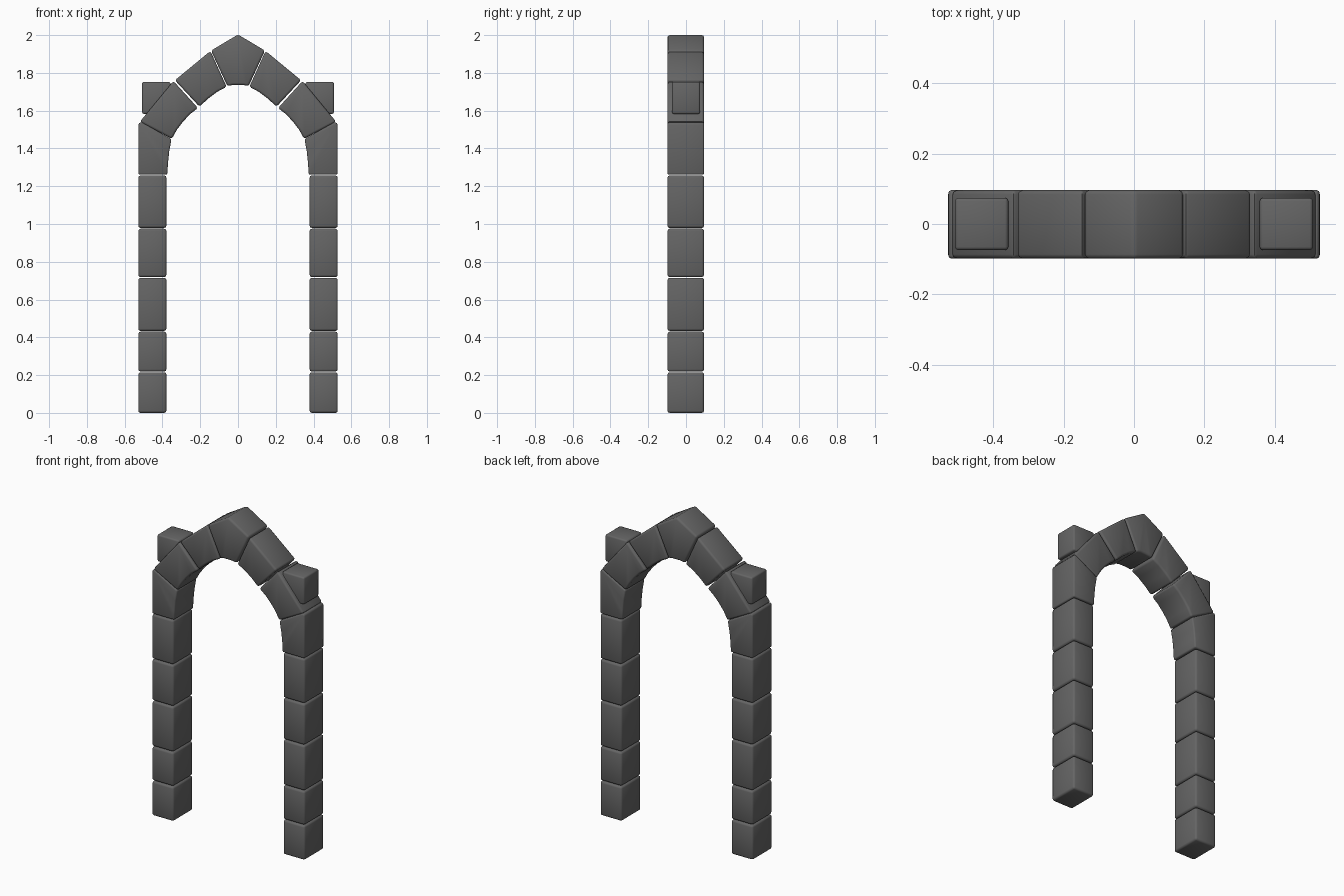
import bpy, bmesh, math

if "Cube" in bpy.data.objects:
    bpy.data.objects.remove(bpy.data.objects["Cube"])

stone = bpy.data.materials.new("dark_grey_stone")
stone.diffuse_color = (0.13, 0.13, 0.13, 1)
stone.use_nodes = True
stone.node_tree.nodes["Principled BSDF"].inputs["Base Color"].default_value = stone.diffuse_color


def block(name, profile, y0=-0.098, y1=0.096, bevel=0.012):
    """Extrude an XZ profile along y and round its sharp edges."""
    bm = bmesh.new()
    face = bm.faces.new([bm.verts.new((x, y0, z)) for x, z in profile])
    ext = bmesh.ops.extrude_face_region(bm, geom=[face])
    verts = [v for v in ext["geom"] if isinstance(v, bmesh.types.BMVert)]
    bmesh.ops.translate(bm, verts=verts, vec=(0, y1 - y0, 0))
    bmesh.ops.recalc_face_normals(bm, faces=bm.faces[:])
    sharp = [e for e in bm.edges if e.calc_face_angle(0) > math.radians(40)]
    bmesh.ops.bevel(bm, geom=sharp, offset=bevel, segments=2, profile=0.5,
                    affect='EDGES', clamp_overlap=True)
    bmesh.ops.recalc_face_normals(bm, faces=bm.faces[:])
    mesh = bpy.data.meshes.new(name)
    bm.to_mesh(mesh)
    bm.free()
    mesh.materials.append(stone)
    obj = bpy.data.objects.new(name, mesh)
    bpy.context.collection.objects.link(obj)
    return obj


def rect(x0, x1, z0, z1):
    return [(x0, z0), (x1, z0), (x1, z1), (x0, z1)]


# Right-hand profiles, outer edge first; the left side mirrors them
levels = [0, 0.217, 0.432, 0.717, 0.977, 1.259]
parts = [("pillar_block_%d" % (i + 1), rect(0.379, 0.528, a + (0.002 if i else 0), b - 0.002))
         for i, (a, b) in enumerate(zip(levels, levels[1:]))]
parts += [
    ("springer_block", [(0.527, 1.261), (0.527, 1.533), (0.512, 1.54), (0.352, 1.45),
                        (0.364, 1.385), (0.371, 1.32), (0.374, 1.261)]),
    ("lower_arch_stone", [(0.520, 1.541), (0.342, 1.757), (0.212, 1.614), (0.252, 1.583),
                          (0.290, 1.543), (0.323, 1.500), (0.350, 1.451)]),
    ("upper_arch_stone", [(0.334, 1.761), (0.146, 1.916), (0.060, 1.726), (0.108, 1.701),
                          (0.158, 1.664), (0.204, 1.621)]),
]
for side, s in (("left", -1), ("right", 1)):
    for name, prof in parts:
        block(f"{side}_{name}", [(s * x, z) for x, z in prof])
    # Small cube set on the shoulder of the arch
    block(f"{side}_shoulder_cube", [(s * x, z) for x, z in rect(0.357, 0.508, 1.583, 1.752)],
          -0.074, 0.074, 0.009)

# Keystone with a ridged top
block("keystone", [(-0.143, 1.918), (-0.056, 1.730), (-0.028, 1.736), (0.028, 1.736),
                   (0.056, 1.730), (0.143, 1.918), (0, 2.003)])

# Smooth the rounded edges only
bpy.ops.object.select_all(action='DESELECT')
for o in bpy.context.scene.objects:
    o.select_set(True)
    bpy.context.view_layer.objects.active = o
bpy.ops.object.shade_smooth_by_angle(angle=math.radians(50))
